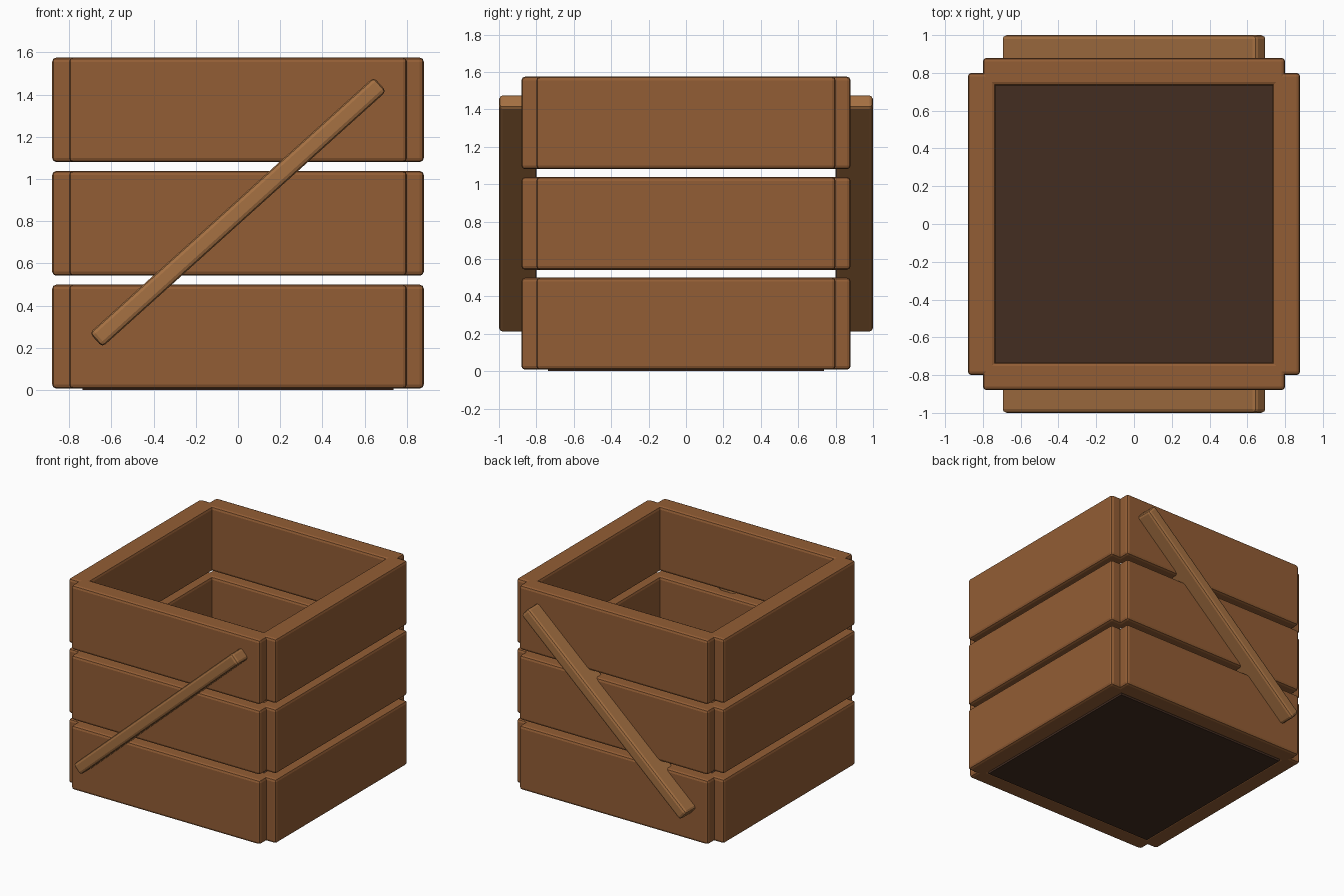
import bpy, bmesh, math

if "Cube" in bpy.data.objects:
    bpy.data.objects.remove(bpy.data.objects["Cube"])


def material(name, rgb):
    m = bpy.data.materials.new(name)
    m.diffuse_color = (*rgb, 1)
    m.use_nodes = True
    m.node_tree.nodes["Principled BSDF"].inputs["Base Color"].default_value = m.diffuse_color
    return m


plank_wood = material("plank_wood", (0.29, 0.11, 0.035))
brace_wood = material("brace_wood", (0.38, 0.165, 0.055))
floor_wood = material("floor_wood", (0.056, 0.026, 0.015))


def box(name, centre, size, mat, bevel=0.02, tilt=0.0):
    """Bevelled board, optionally tilted about the y axis."""
    me = bpy.data.meshes.new(name)
    bm = bmesh.new()
    bmesh.ops.create_cube(bm, size=1)
    bmesh.ops.scale(bm, vec=size, verts=bm.verts)
    if bevel:
        bmesh.ops.bevel(bm, geom=bm.edges[:], offset=bevel, segments=2,
                        profile=0.5, affect='EDGES')
    bm.to_mesh(me)
    bm.free()
    me.materials.append(mat)
    ob = bpy.data.objects.new(name, me)
    ob.location = centre
    ob.rotation_euler = (0, tilt, 0)
    bpy.context.collection.objects.link(ob)
    return ob


INNER, OUTER, LENGTH = 0.733, 0.88, 1.6
MID, THICK = (INNER + OUTER) / 2, OUTER - INNER

# Three rows of wall planks, interlocking at the corners
for row, (z0, z1) in enumerate([(0.008, 0.5), (0.542, 1.038), (1.08, 1.575)], 1):
    z, h = (z0 + z1) / 2, z1 - z0
    for side, s in (("front", -1), ("back", 1)):
        box(f"{side}_plank_{row}", (0, s * MID, z), (LENGTH, THICK, h), plank_wood)
    for side, s in (("left", -1), ("right", 1)):
        box(f"{side}_plank_{row}", (s * MID, 0, z), (THICK, LENGTH, h), plank_wood)

# Diagonal braces on front and back, both rising towards +x
for side, s in (("front", -1), ("back", 1)):
    box(f"{side}_brace", (0, s * 0.9, 0.843), (1.81, 0.2, 0.09), brace_wood,
        tilt=-math.radians(42))

# Crate floor
box("floor", (0, 0, 0.04), (1.474, 1.474, 0.08), floor_wood, bevel=0)
